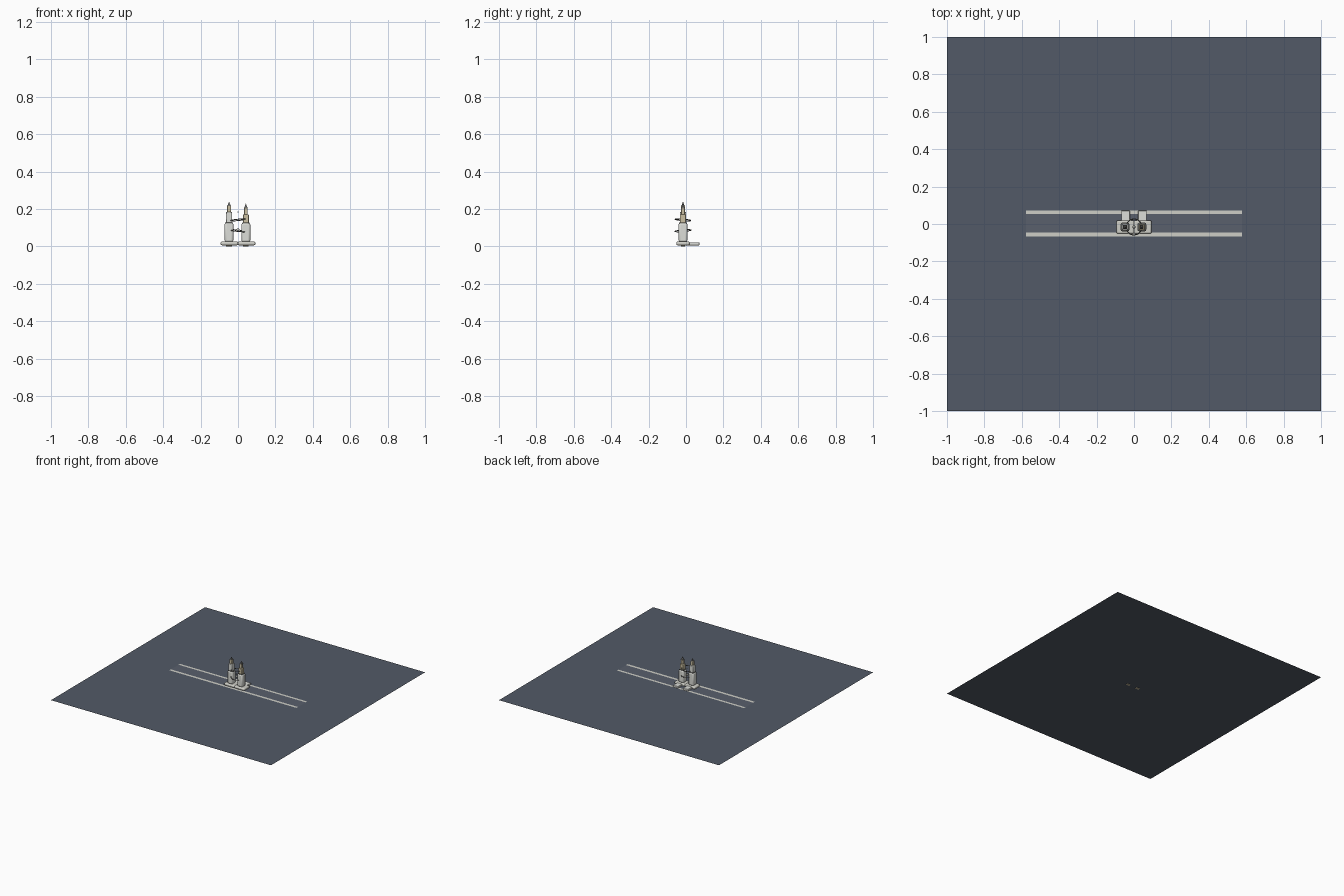
import bpy, math

if "Cube" in bpy.data.objects:
    bpy.data.objects.remove(bpy.data.objects["Cube"])


def material(name, rgb):
    m = bpy.data.materials.new(name)
    m.diffuse_color = (*rgb, 1)
    m.use_nodes = True
    m.node_tree.nodes["Principled BSDF"].inputs["Base Color"].default_value = m.diffuse_color
    return m


SLATE = material("slate", (0.085, 0.102, 0.135))
ASPHALT = material("asphalt", (0.10, 0.115, 0.15))
STONE = material("stone", (0.62, 0.62, 0.57))
PALE = material("pale", (0.72, 0.73, 0.69))
SAND = material("sand", (0.60, 0.53, 0.36))
DARK = material("dark", (0.16, 0.16, 0.15))


def finish(name, mat):
    o = bpy.context.object
    o.name = name
    o.data.materials.append(mat)
    return o


def sheet(name, x0, x1, y0, y1, z, mat):
    bpy.ops.mesh.primitive_plane_add(size=1, location=((x0 + x1) / 2, (y0 + y1) / 2, z))
    o = finish(name, mat)
    o.scale = (x1 - x0, y1 - y0, 1)


def block(name, x, y, z0, z1, w, d, mat, bevel=0.0, segments=2):
    bpy.ops.mesh.primitive_cube_add(size=1, location=(x, y, (z0 + z1) / 2))
    o = finish(name, mat)
    o.scale = (w, d, z1 - z0)
    bpy.ops.object.transform_apply(location=False, rotation=False, scale=True)
    if bevel:
        b = o.modifiers.new("bevel", 'BEVEL')
        b.width = bevel
        b.segments = segments
        bpy.ops.object.shade_smooth_by_angle(angle=math.radians(30))
    return o


def ring(name, z, r, tilt):
    bpy.ops.mesh.primitive_torus_add(major_radius=r, minor_radius=0.0025, major_segments=40,
                                     minor_segments=8, location=(0, Y, z), rotation=tilt)
    finish(name, DARK)
    bpy.ops.object.shade_smooth()


Y = -0.016

# Ground, road and its two pale edge strips
sheet("ground", -1, 1, -1, 1, 0.003, SLATE)
sheet("road", -0.578, 0.578, -0.055, 0.06, 0.004, ASPHALT)
sheet("edge_strip_front", -0.578, 0.578, -0.067, -0.046, 0.005, STONE)
sheet("edge_strip_back", -0.578, 0.578, 0.053, 0.072, 0.005, STONE)

# Two towers: side, x, tier heights (lower, upper, crown, tip), upper half width
towers = [
    ("left", -0.048, (0.128, 0.185, 0.218, 0.240), 0.034, 0.022, PALE),
    ("right", 0.042, (0.126, 0.172, 0.207, 0.230), 0.032, 0.020, SAND),
]
for side, x, (z1, z2, z3, z4), w2, w3, mat in towers:
    # Rounded podium, foot and rear wing
    s = -1 if x < 0 else 1
    block(side + "_podium", s * 0.046, Y, 0.006, 0.026, 0.094, 0.072, STONE, 0.008, 3)
    block(side + "_foot", x, Y, 0.0, 0.01, 0.03, 0.02, SAND)
    block(side + "_rear_wing", s * 0.045, 0.04, 0.006, 0.022, 0.046, 0.064, PALE, 0.003)
    # Stepped shaft
    block(side + "_lower_shaft", x, Y, 0.024, z1, 0.047, 0.047, PALE, 0.009)
    block(side + "_ledge", x, Y, z1 - 0.003, z1 + 0.002, 0.038, 0.038, DARK)
    block(side + "_upper_shaft", x, Y, z1, z2, w2, w2, mat, 0.004)
    block(side + "_crown", x, Y, z2 - 0.002, z3, w3, w3, SAND, 0.003)
    # Pointed cap
    block(side + "_cap_collar", x, Y, z3 - 0.003, z3 + 0.001, 0.02, 0.02, DARK)
    bpy.ops.mesh.primitive_cone_add(vertices=4, radius1=0.012, radius2=0, depth=z4 - z3,
                                    location=(x, Y, (z3 + z4) / 2), rotation=(0, 0, math.pi / 4))
    finish(side + "_spire", DARK)

# Orbiting rings between the towers
ring("lower_ring", 0.084, 0.043, (math.radians(5), math.radians(6), 0))
ring("upper_ring", 0.142, 0.042, (math.radians(-5), math.radians(-6), 0))

# Small floating core and beads
for name, z, r in [("core", 0.09, 0.008), ("middle_bead", 0.142, 0.004), ("top_bead", 0.185, 0.003)]:
    bpy.ops.mesh.primitive_uv_sphere_add(segments=16, ring_count=8, radius=r, location=(0, Y, z))
    finish(name, STONE)
    bpy.ops.object.shade_smooth()
